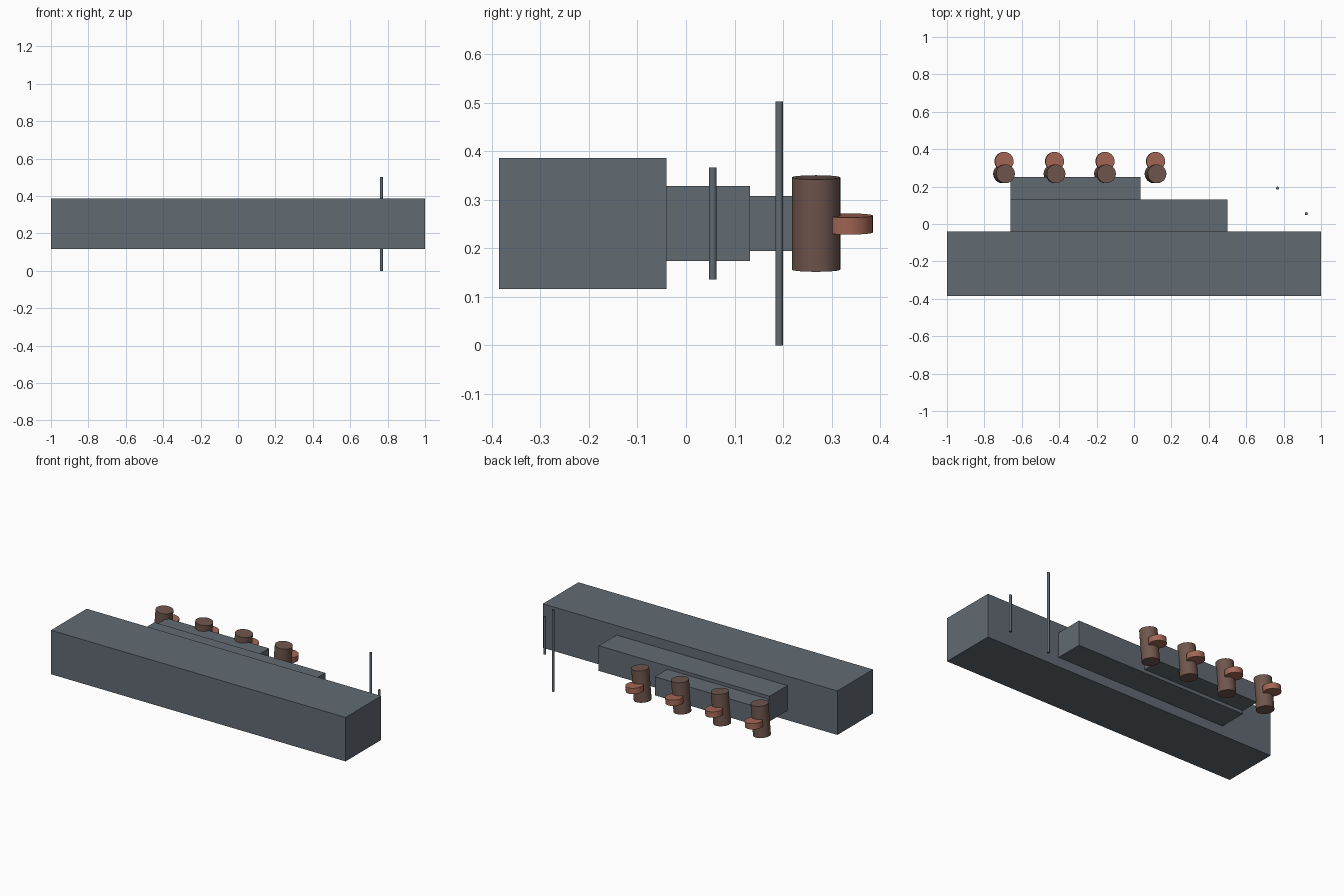
import bpy
from math import radians

cube = bpy.data.objects.get("Cube")
if cube:
    bpy.data.objects.remove(cube, do_unlink=True)


def make_material(name, rgb):
    mat = bpy.data.materials.new(name)
    mat.use_nodes = True
    mat.diffuse_color = (*rgb, 1)
    mat.node_tree.nodes["Principled BSDF"].inputs["Base Color"].default_value = (*rgb, 1)
    return mat


slate = make_material("slate grey", (0.12, 0.145, 0.17))
brown = make_material("funnel brown", (0.16, 0.092, 0.073))
rust = make_material("rust orange", (0.37, 0.135, 0.092))


def finish(name, mat):
    obj = bpy.context.object
    obj.name = obj.data.name = name
    obj.data.materials.append(mat)
    return obj


def box(name, x, y, z, mat):
    """Box given by its (low, high) range on each axis."""
    spans = (x, y, z)
    bpy.ops.mesh.primitive_cube_add(size=1, location=[(a + b) / 2 for a, b in spans])
    obj = finish(name, mat)
    obj.scale = [b - a for a, b in spans]
    bpy.ops.object.transform_apply(location=False, rotation=False, scale=True)


def rod(name, centre, radius, height, mat, sides=32, tilt=0):
    """Upright cylinder, leaning towards +x by the tilt angle."""
    bpy.ops.mesh.primitive_cylinder_add(
        vertices=sides, radius=radius, depth=height,
        location=centre, rotation=(0, radians(tilt), 0))
    finish(name, mat)
    bpy.ops.object.shade_smooth_by_angle(angle=radians(35))


# Hull and the two stepped decks
box("hull", (-1, 1), (-0.385, -0.04), (0.116, 0.386), slate)
box("lower_deck", (-0.66, 0.5), (-0.04, 0.132), (0.174, 0.328), slate)
box("upper_deck", (-0.66, 0.035), (0.132, 0.252), (0.194, 0.308), slate)

# Row of leaning funnels, each with a short band behind it
for i in range(4):
    x = -0.695 + 0.27 * i
    rod(f"funnel_{i + 1}", (x, 0.268, 0.251), 0.05, 0.191, brown, tilt=5)
    rod(f"funnel_band_{i + 1}", (x, 0.335, 0.25), 0.05, 0.035, rust, tilt=5)

# Two thin masts
rod("tall_mast", (0.767, 0.192, 0.251), 0.008, 0.502, slate, sides=16)
rod("short_mast", (0.921, 0.055, 0.251), 0.008, 0.23, slate, sides=16)
